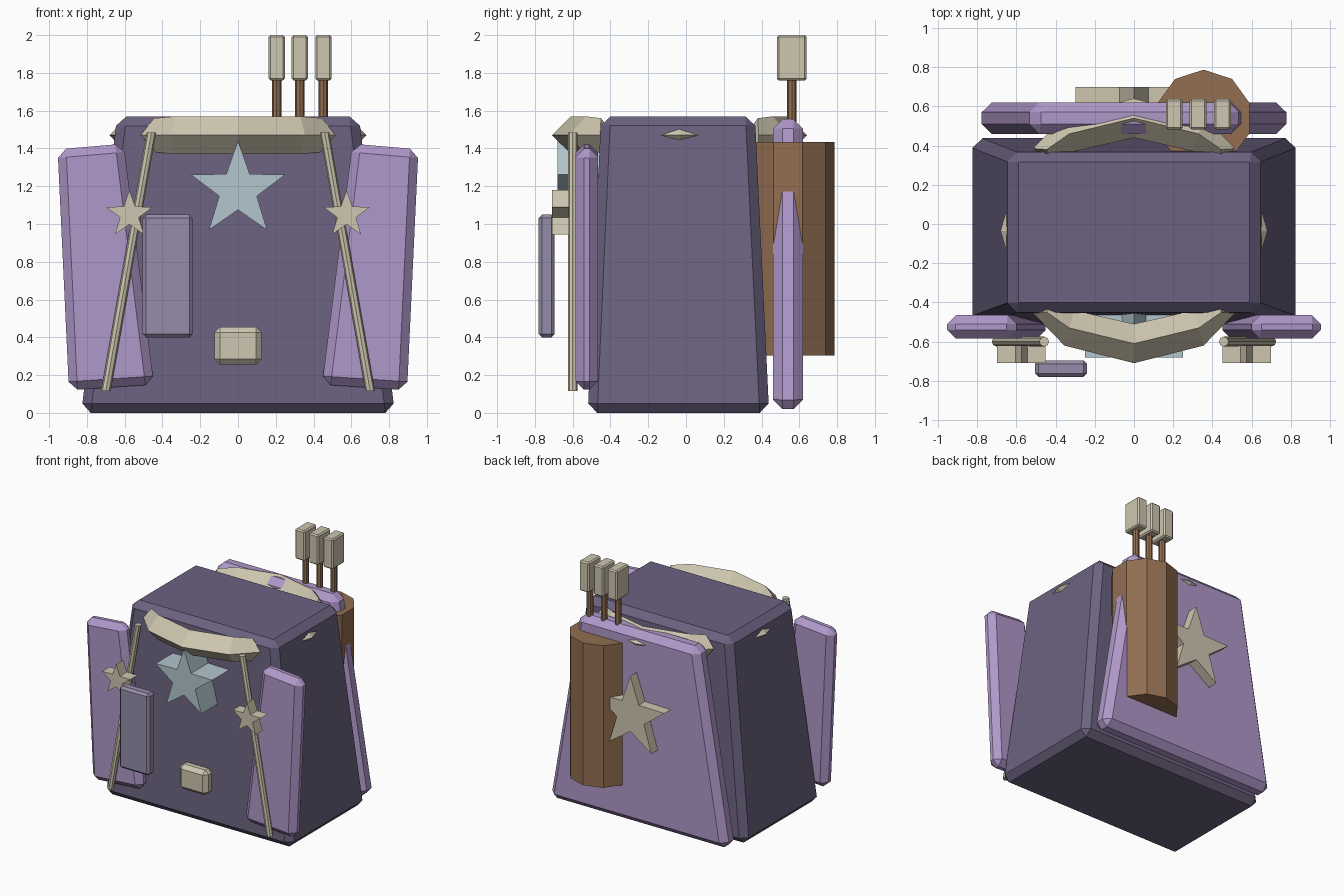
import bpy, bmesh
from math import sin, cos, pi

cube = bpy.data.objects.get("Cube")
if cube:
    bpy.data.objects.remove(cube, do_unlink=True)


def material(name, rgb):
    linear = [(c / 255 / 12.92) if c < 11 else ((c / 255 + 0.055) / 1.055) ** 2.4 for c in rgb]
    mat = bpy.data.materials.new(name)
    mat.use_nodes = True
    mat.diffuse_color = (*linear, 1)
    mat.node_tree.nodes["Principled BSDF"].inputs["Base Color"].default_value = (*linear, 1)
    return mat


dark_purple = material("dark purple", (108, 98, 128))
lavender = material("lavender", (176, 152, 202))
grey_lavender = material("grey lavender", (150, 140, 170))
beige = material("beige", (206, 198, 176))
pale_blue = material("pale blue", (178, 198, 206))
brown = material("brown", (146, 110, 80))


def loft(name, rings, mat, bevel=0):
    """Skin a stack of equal-length point rings and cap both ends."""
    bm = bmesh.new()
    loops = [[bm.verts.new(p) for p in ring] for ring in rings]
    n = len(loops[0])
    for a, b in zip(loops, loops[1:]):
        for i in range(n):
            j = (i + 1) % n
            bm.faces.new((a[i], a[j], b[j], b[i]))
    bm.faces.new(loops[0])
    bm.faces.new(loops[-1])
    bmesh.ops.recalc_face_normals(bm, faces=bm.faces)
    mesh = bpy.data.meshes.new(name)
    bm.to_mesh(mesh)
    bm.free()
    mesh.materials.append(mat)
    obj = bpy.data.objects.new(name, mesh)
    bpy.context.collection.objects.link(obj)
    if bevel:
        mod = obj.modifiers.new("Chamfer", "BEVEL")
        mod.width = bevel
        mod.segments = 1
        mod.limit_method = "ANGLE"
    return obj


def rect(x0, x1, y0, y1, z):
    return [(x0, y0, z), (x1, y0, z), (x1, y1, z), (x0, y1, z)]


def box(name, x, y, z, mat, bevel):
    return loft(name, [rect(*x, *y, h) for h in z], mat, bevel)


def plate(name, outline, y0, y1, mat, bevel=0):
    """Extrude an x-z outline between two depths."""
    return loft(name, [[(x, y, z) for x, z in outline] for y in (y0, y1)], mat, bevel)


def star(name, x, z, radius, y0, y1, mat):
    outline = []
    for i in range(10):
        r = radius * (0.4 if i % 2 else 1)
        outline.append((x + r * sin(i * pi / 5), z + r * cos(i * pi / 5)))
    plate(name, outline, y0, y1, mat)


def rod(name, start, end, radius, sides, mat):
    """Prism with horizontal end rings and one corner towards +y."""
    rings = [[(p[0] + radius * sin(2 * pi * i / sides),
               p[1] + radius * cos(2 * pi * i / sides), p[2]) for i in range(sides)]
             for p in (start, end)]
    return loft(name, rings, mat)


# Main tapered body
loft("pack_body", [rect(-0.83, 0.83, -0.52, 0.44, 0),
                   rect(-0.64, 0.64, -0.45, 0.365, 1.57)], dark_purple, 0.05)

# Back panel
plate("back_panel", [(-0.785, 0.02), (0.785, 0.02), (0.525, 1.555), (-0.525, 1.555)],
      0.46, 0.62, lavender, 0.05)

# Front flaps, staves, small stars and side studs, mirrored
for side, label in ((1, "left"), (-1, "right")):
    flap = [(0.605, 1.425), (0.955, 1.395), (0.895, 0.12), (0.445, 0.15)]
    plate(label + "_front_flap", [(side * x, z) for x, z in flap], -0.585, -0.465, lavender, 0.045)
    rod(label + "_stave", (side * 0.7, -0.6, 0.115), (side * 0.458, -0.6, 1.485), 0.025, 8, beige)
    star(label + "_small_star", side * 0.575, 1.05, 0.13, -0.71, -0.62, beige)
    stud = [[(side * x, -0.035 + k * y, 1.47 + k * z) for y, z in
             ((0.14, 0), (0, 0.04), (-0.14, 0), (0, -0.04))]
            for x, k in ((0.64, 1), (0.68, 0.02))]
    loft(label + "_side_stud", stud, beige)

# Curved collars with a diamond section and notched ends
for label, facing, shift in (("front", -1, 0), ("back", 1, -0.07)):
    # columns: centre x, centre y, in-plane half width (x, y), ridge x, ridge y, half height
    half = [(0.48, 0.42, 0.035, 0.035, 0.445, 0.45, 0.09),
            (0.33, 0.53, 0.025, 0.09, 0.33, 0.53, 0.1)]
    middle = [(0, 0.61, 0, 0.1, 0, 0.61, 0.1)]
    mirrored = [(-x, y, -wx, wy, -rx, ry, h) for x, y, wx, wy, rx, ry, h in reversed(half)]
    rings = []
    for x, y, wx, wy, rx, ry, h in half + middle + mirrored:
        rings.append([(x + wx, facing * (y + wy + shift), 1.47),
                      (rx, facing * (ry + shift), 1.47 + h),
                      (x - wx, facing * (y - wy + shift), 1.47),
                      (rx, facing * (ry + shift), 1.47 - h)])
    loft(label + "_collar", rings, beige)

# Large stars
star("front_star", 0, 1.18, 0.262, -0.68, -0.45, pale_blue)
star("back_star", 0, 0.92, 0.315, 0.6, 0.7, beige)

# Front book and buckle
box("front_book", (-0.505, -0.24), (-0.78, -0.695), (0.4, 1.05), grey_lavender, 0.018)
box("front_buckle", (-0.125, 0.125), (-0.58, -0.48), (0.255, 0.455), beige, 0.03)

# Quiver with three arrows
rod("quiver", (0.355, 0.54, 0.305), (0.355, 0.54, 1.435), 0.247, 10, brown)
for i, x in enumerate((0.205, 0.327, 0.452)):
    rod(f"arrow_shaft_{i + 1}", (x, 0.56, 1.4), (x, 0.56, 1.78), 0.025, 8, brown)
    box(f"arrow_end_{i + 1}", (x - 0.043, x + 0.043), (0.482, 0.638), (1.76, 2.0), beige, 0.01)
